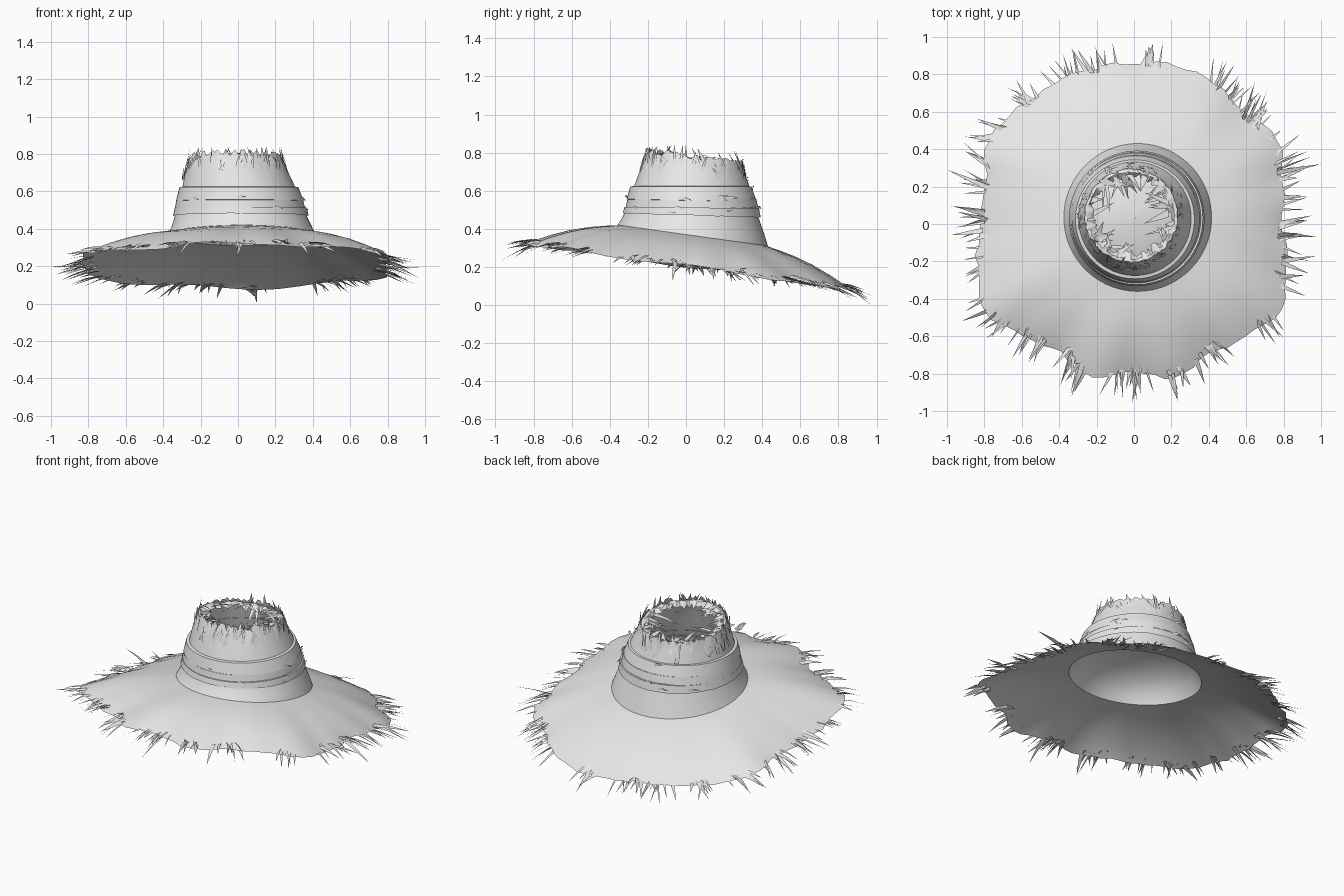
import bpy, bmesh, math, random
from mathutils import Vector

random.seed(7)
if "Cube" in bpy.data.objects:
    bpy.data.objects.remove(bpy.data.objects["Cube"], do_unlink=True)

straw = bpy.data.materials.new("straw_grey")
straw.use_nodes = True
GREY = (0.8, 0.8, 0.8, 1)
straw.diffuse_color = GREY
straw.node_tree.nodes["Principled BSDF"].inputs["Base Color"].default_value = GREY

SEG = 96
TAU = math.tau
jit = random.uniform


def finish(bm, name, smooth=True):
    mesh = bpy.data.meshes.new(name)
    bm.to_mesh(mesh)
    bm.free()
    mesh.materials.append(straw)
    ob = bpy.data.objects.new(name, mesh)
    bpy.context.collection.objects.link(ob)
    if smooth:
        bpy.ops.object.select_all(action="DESELECT")
        ob.select_set(True)
        bpy.context.view_layer.objects.active = ob
        bpy.ops.object.shade_smooth_by_angle(angle=math.radians(40))
    return ob


def loft(name, rings):
    """Skin a list of closed point rings into an open sheet."""
    bm = bmesh.new()
    rows = [[bm.verts.new(p) for p in ring] for ring in rings]
    for a, b in zip(rows, rows[1:]):
        for i in range(len(a)):
            j = (i + 1) % len(a)
            bm.faces.new((a[i], a[j], b[j], b[i]))
    return finish(bm, name)


def ring(z, r, tilt=0.0, cx=0.01, cy=0.03, rough_r=0.0, rough_z=0.0):
    """Circle whose height falls towards the back by the tilt."""
    pts = []
    for i in range(SEG):
        a = TAU * i / SEG
        rr = r + jit(-rough_r, rough_r)
        x, y = cx + rr * math.cos(a), cy + rr * math.sin(a)
        pts.append(Vector((x, y, z - tilt * y + jit(-rough_z, rough_z))))
    return pts


# Brim outline, one radius every 15 degrees starting at +x
OUTLINE = [.80, .82, .90, .84, .87, .88, .87, .86, .87, .88, .90, .83,
           .83, .87, .93, .85, .80, .85, .79, .86, .80, .85, .92, .84]


def rim_point(a):
    f = (a % TAU) / TAU * len(OUTLINE)
    i = int(f)
    s = f - i
    s = s * s * (3 - 2 * s)
    n = len(OUTLINE)
    r = OUTLINE[i % n] * (1 - s) + OUTLINE[(i + 1) % n] * s
    x, y = r * math.cos(a), r * math.sin(a)
    return Vector((x, y, 0.205 - 0.14 * y))


# Brim: wavy sheet from the crown base to the ragged outline
inner = ring(0.37, 0.385, 0.14, 0.02, 0.035)
brim_rings = []
for t in (0, 0.15, 0.35, 0.55, 0.75, 0.9, 1):
    pts = []
    for i in range(SEG):
        a = TAU * i / SEG
        p = inner[i].lerp(rim_point(a), t)
        p.z += 0.025 * math.sin(math.pi * t) + 0.010 * t * math.sin(7 * a + 1)
        if t == 1:
            k = 1 + jit(-0.02, 0.008)
            p.x *= k
            p.y *= k
        pts.append(p)
    brim_rings.append(pts)
loft("brim", brim_rings)

# Crown wall with a torn upper edge
loft("crown_wall", [
    ring(0.37, 0.395, 0.14, 0.02, 0.035),
    ring(0.415, 0.375, 0.10, 0.02, 0.035),
    ring(0.47, 0.352, 0.04, 0.015, 0.03),
    ring(0.55, 0.325),
    ring(0.62, 0.303, 0, 0.005),
    ring(0.69, 0.280, 0.04, -0.005, 0.035),
    ring(0.745, 0.262, 0.10, -0.01, 0.04, 0.003),
    ring(0.785, 0.248, 0.13, -0.015, 0.045, 0.006, 0.016),
])

# Remains of the crown top, folded inward
loft("crown_top_edge", [
    ring(0.772, 0.250, 0.13, -0.015, 0.045, 0.003, 0.004),
    ring(0.775, 0.232, 0.13, -0.015, 0.045, 0.004, 0.006),
    ring(0.755, 0.205, 0.13, -0.015, 0.045, 0.022, 0.014),
])

# Wrapped bands around the crown
loft("lower_band", [ring(0.472, 0.362, 0.03, 0.015, 0.03, 0, 0.002),
                    ring(0.512, 0.353, 0.01, 0.015),
                    ring(0.512, 0.335, 0.01)])
loft("middle_band", [ring(0.505, 0.349, -0.02, 0.01, 0.03, 0, 0.002),
                     ring(0.556, 0.338, -0.01),
                     ring(0.556, 0.318, -0.01)])
loft("upper_band", [ring(0.545, 0.326, 0.02),
                    ring(0.550, 0.341, 0.02),
                    ring(0.622, 0.318, 0, 0.005, 0.025),
                    ring(0.625, 0.300, 0, 0.005, 0.025)])

# Dome liner inside the crown
loft("crown_liner", [
    ring(0.37, 0.388, 0.14, 0.02, 0.035),
    ring(0.44, 0.345, 0.07),
    ring(0.50, 0.280, 0.04),
    ring(0.54, 0.190, 0.02),
    ring(0.56, 0.090),
    ring(0.565, 0.001),
])


def limit(p):
    """Keep straw tips inside the overall size of the hat."""
    return Vector((max(-0.98, min(0.98, p.x)), max(-0.96, min(0.97, p.y)), max(0.01, p.z)))


def sliver(bm, base, tip, side, width):
    """One flat straw, tapering to a point."""
    side = side.normalized() * width / 2
    mid = base.lerp(tip, 0.45) + Vector((0, 0, 0.006))
    a, b = bm.verts.new(base - side), bm.verts.new(base + side)
    c, d = bm.verts.new(mid + side * 0.7), bm.verts.new(mid - side * 0.7)
    t = bm.verts.new(tip)
    bm.faces.new((a, b, c, d))
    bm.faces.new((d, c, t))


# Frayed rim: clusters given as centre angle, spread, count, length, lean
CLUSTERS = [(-4, 5, 8, .13, .1), (12, 6, 10, .16, .1), (23, 4, 6, .15, .2),
            (36, 5, 5, .08, .8), (45, 6, 14, .13, .5), (55, 5, 12, .13, .2),
            (84, 4, 6, .11, -.3), (101, 6, 10, .11, .2), (113, 6, 10, .12, .1),
            (132, 5, 8, .11, .2), (144, 5, 8, .10, .9), (162, 6, 9, .15, -.1),
            (180, 5, 9, .13, .1), (192, 5, 6, .09, .3), (212, 6, 9, .11, .3),
            (228, 6, 10, .12, .5), (247, 5, 9, .13, .1), (268, 7, 14, .12, 0),
            (285, 5, 6, .10, .1), (302, 6, 8, .11, .3), (322, 5, 5, .10, -.3),
            (343, 6, 8, .11, .2)]
bm = bmesh.new()
for centre, spread, count, length, lean in CLUSTERS:
    for _ in range(count):
        a = math.radians(centre + jit(-spread, spread))
        out = Vector((math.cos(a), math.sin(a), 0))
        tan = Vector((-out.y, out.x, 0))
        slope = -0.24 - 0.10 * out.y + jit(-0.15, 0.12)
        way = out + tan * (lean * 0.6 + jit(-0.35, 0.35)) + Vector((0, 0, slope))
        base = rim_point(a) - out * jit(0.02, 0.07) + Vector((0, 0, jit(0.005, 0.025)))
        tip = limit(base + way * (0.05 + length * jit(0.4, 1.1)))
        sliver(bm, base, tip, tan + Vector((0, 0, jit(-0.8, 0.8))), jit(0.012, 0.028))
# Longest loose straws
for tip in ((-1, .29, .20), (1, .32, .19), (.98, -.07, .13), (-.98, -.06, .19),
            (.10, .97, 0), (-.01, -.96, .24), (-.32, -.90, .25), (.38, -.86, .26)):
    tip = Vector(tip)
    a = math.atan2(tip.y, tip.x)
    base = rim_point(a + jit(-0.04, 0.04)) * 0.97
    base.z = rim_point(a).z + 0.015
    sliver(bm, base, tip, Vector((-math.sin(a), math.cos(a), 0.3)), 0.028)
finish(bm, "rim_fringe", False)

# Straws standing along the torn crown edge
bm = bmesh.new()
for _ in range(85):
    a = jit(0, TAU)
    out = Vector((math.cos(a), math.sin(a), 0))
    tan = Vector((-out.y, out.x, 0))
    z = jit(0.66, 0.75)
    r = 0.272 - (z - 0.70) * 0.35 + 0.008
    base = Vector((-0.01, 0.04, 0)) + out * r
    base.z = z - 0.10 * base.y
    rise = jit(0.05, 0.12)
    tip = base + Vector((0, 0, rise)) - out * rise * jit(0.1, 0.5) + tan * jit(-0.04, 0.04)
    tip.z = min(tip.z, 0.84)
    sliver(bm, base, tip, tan, jit(0.012, 0.03))
finish(bm, "crown_fringe", False)

# Broken straws hanging into the opening
bm = bmesh.new()
for _ in range(36):
    a = jit(0, TAU)
    out = Vector((math.cos(a), math.sin(a), 0))
    tan = Vector((-out.y, out.x, 0))
    base = Vector((-0.015, 0.045, 0)) + out * jit(0.20, 0.24)
    base.z = 0.775 - 0.13 * base.y
    tip = base - out * jit(0.04, 0.14) + tan * jit(-0.1, 0.1) + Vector((0, 0, jit(-0.08, 0.02)))
    sliver(bm, base, tip, tan, jit(0.02, 0.045))
finish(bm, "opening_straws", False)

# Loose ends sticking out of the bands
bm = bmesh.new()
for _ in range(14):
    a = jit(0, TAU)
    z = random.choice((0.48, 0.51, 0.56, 0.61))
    r = 0.352 - (z - 0.5) * 0.28
    b = a + jit(0.12, 0.25)
    base = Vector((0.01 + r * math.cos(a), 0.03 + r * math.sin(a), z))
    tip = Vector((0.01 + (r + 0.02) * math.cos(b), 0.03 + (r + 0.02) * math.sin(b), z + jit(-0.02, 0.02)))
    sliver(bm, base, tip, Vector((0, 0, 1)), 0.018)
finish(bm, "band_loose_ends", False)
